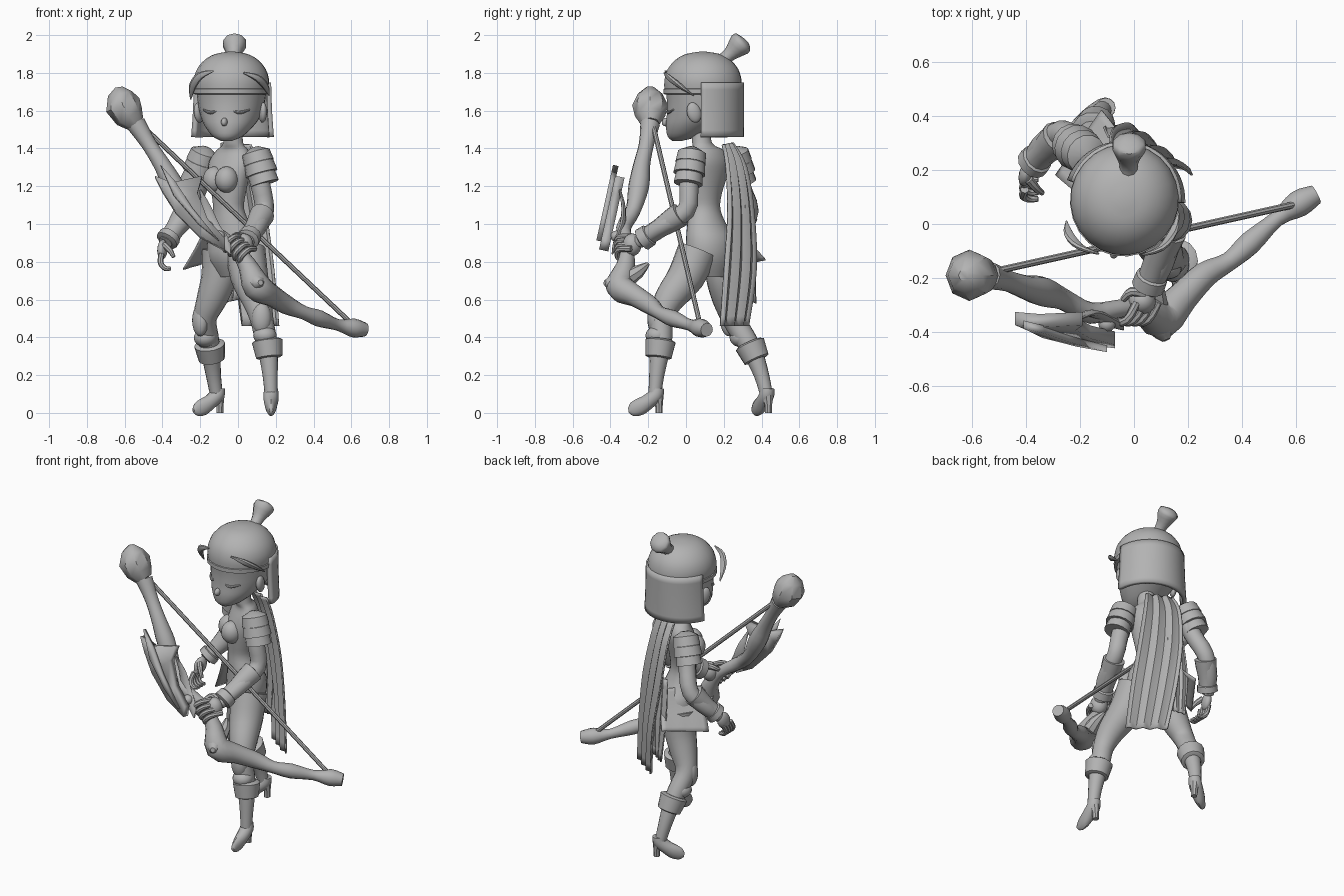
import bpy, bmesh, math
from mathutils import Vector, Matrix

GREY = bpy.data.materials.new("grey")
GREY.diffuse_color = (0.45, 0.45, 0.45, 1)
V = Vector


def finish(name, bm, angle=40, thick=0, xf=None):
    """Turn a bmesh into a smooth shaded object with sharp creases kept."""
    if xf:
        bm.transform(xf)
    bmesh.ops.recalc_face_normals(bm, faces=bm.faces[:])
    me = bpy.data.meshes.new(name)
    bm.to_mesh(me)
    bm.free()
    me.materials.append(GREY)
    for p in me.polygons:
        p.use_smooth = True
    me.set_sharp_from_angle(angle=math.radians(angle))
    ob = bpy.data.objects.new(name, me)
    bpy.context.collection.objects.link(ob)
    if thick:
        m = ob.modifiers.new("thickness", 'SOLIDIFY')
        m.thickness, m.offset = thick, 0
    return ob


def spline(pts, steps):
    """Catmull-Rom through tuples of any length."""
    if steps < 2:
        return [tuple(p) for p in pts]
    out = []
    for i in range(len(pts) - 1):
        a, b, c, d = pts[max(i - 1, 0)], pts[i], pts[i + 1], pts[min(i + 2, len(pts) - 1)]
        for s in range(steps):
            t = s / steps
            out.append(tuple(0.5 * (2*q + (r - p)*t + (2*p - 5*q + 4*r - w)*t*t
                             + (3*q - p - 3*r + w)*t**3) for p, q, r, w in zip(a, b, c, d)))
    return out + [tuple(pts[-1])]


def loft(name, rings, closed=True, caps=True, **kw):
    bm = bmesh.new()
    rows = [[bm.verts.new(p) for p in r] for r in rings]
    n = len(rows[0])
    for a, b in zip(rows, rows[1:]):
        for i in range(n if closed else n - 1):
            j = (i + 1) % n
            bm.faces.new((a[i], a[j], b[j], b[i]))
    if closed and caps:
        bm.faces.new(rows[0])
        bm.faces.new(rows[-1])
    return finish(name, bm, **kw)


def tube(name, pts, sides=12, steps=3, ref=(0, 1, 0), **kw):
    """Round or oval tube; points are x, y, z, radius and optional second radius."""
    ps = spline([tuple(p) if len(p) == 5 else tuple(p) + (p[3],) for p in pts], steps)
    rings = []
    for i, p in enumerate(ps):
        t = (V(ps[min(i + 1, len(ps) - 1)][:3]) - V(ps[max(i - 1, 0)][:3])).normalized()
        u = V(ref).cross(t).normalized()
        w = t.cross(u)
        rings.append([V(p[:3]) + max(p[3], .002) * math.cos(a) * u + max(p[4], .002) * math.sin(a) * w
                      for a in (math.tau * k / sides for k in range(sides))])
    return loft(name, rings, **kw)


def stack(name, rows, yaw=0, centre=(0, 0), sides=24, steps=3, arc=None, **kw):
    """Level oval rings: x, y, z, rx, ry. With arc only that sweep is built."""
    a0, a1 = arc or (0, 360)
    n = sides if not arc else sides + 1
    xf = Matrix.Translation((*centre, 0)) @ Matrix.Rotation(math.radians(yaw), 4, 'Z')
    rings = [[(x + rx * math.cos(a), y + ry * math.sin(a), z)
              for a in (math.radians(a0 + (a1 - a0) * k / sides) for k in range(n))]
             for x, y, z, rx, ry in spline(rows, steps)]
    return loft(name, rings, closed=not arc, xf=xf, **kw)


def ball(name, loc, size, yaw=0, tilt=0, seg=16):
    bm = bmesh.new()
    bmesh.ops.create_uvsphere(bm, u_segments=seg, v_segments=seg // 2 + 2, radius=1)
    xf = (Matrix.Translation(loc) @ Matrix.Rotation(math.radians(yaw), 4, 'Z')
          @ Matrix.Rotation(math.radians(tilt), 4, 'X') @ Matrix.Diagonal((*size, 1)))
    return finish(name, bm, xf=xf)


def plate(name, pts, thick):
    bm = bmesh.new()
    bm.faces.new([bm.verts.new(p) for p in pts])
    bmesh.ops.triangulate(bm, faces=bm.faces[:])
    return finish(name, bm, angle=30, thick=thick)


def cloth(name, rows, fold=0.012, n=12):
    """Hanging cloth: each row is its left end and right end, with soft folds."""
    rings = [[V(r[:3]).lerp(V(r[3:]), k / n) + V((.6, .8, 0)) * fold * math.sin(k * 1.6)
              for k in range(n + 1)] for r in spline(rows, 4)]
    return loft(name, rings, closed=False, thick=.008)


# torso, twisted so the left shoulder leads
TW = -43
torso = [(-.03, .14, .72, .08, .07), (-.03, .13, .82, .14, .115), (-.03, .13, .92, .145, .115),
         (-.04, .11, 1.0, .115, .092), (-.05, .10, 1.08, .088, .076), (-.05, .10, 1.16, .1, .08),
         (-.05, .11, 1.25, .125, .09), (-.04, .125, 1.33, .135, .082), (-.03, .12, 1.39, .1, .062),
         (-.025, .085, 1.43, .055, .05), (-.03, .075, 1.54, .05, .05)]
c, s = math.cos(math.radians(-TW)), math.sin(math.radians(-TW))
stack("torso", [(x * c - y * s, x * s + y * c, z, a, b) for x, y, z, a, b in torso], yaw=TW)
for nm, x, y in (("left", -.06, .02), ("right", -.125, .085)):
    ball(nm + "_chest", (x, y, 1.235), (.06, .062, .07), TW)

# head, built around its own centre and turned a little
HC, HY = (-.035, .09), -11
stack("head", [(0, -.14, 1.44, .03, .025), (0, -.105, 1.465, .08, .085), (0, -.06, 1.52, .13, .138),
               (0, -.015, 1.58, .162, .178), (0, 0, 1.65, .178, .192), (0, 0, 1.73, .186, .198),
               (0, 0, 1.8, .17, .18)], HY, HC)
HEAD = Matrix.Translation((*HC, 0)) @ Matrix.Rotation(math.radians(HY), 4, 'Z')
ball("nose", HEAD @ V((0, -.197, 1.54)), (.017, .026, .022), HY, 25)
ball("mouth", HEAD @ V((0, -.18, 1.49)), (.028, .012, .01), HY)
for sgn, nm in ((-1, "right"), (1, "left")):
    tube(nm + "_eyelid", [HEAD @ V((sgn * x, y, z)) for x, y, z in
                          ((.04, -.182, 1.6), (.08, -.172, 1.59), (.125, -.135, 1.605))] and
         [(*(HEAD @ V((sgn * x, y, z))), r) for x, y, z, r in
          ((.04, -.182, 1.6, .004), (.08, -.172, 1.59, .009), (.125, -.135, 1.605, .004))], 8)
    ball(nm + "_ear", HEAD @ V((sgn * .172, -.015, 1.59)), (.022, .038, .055), HY + sgn * 20, 15)

# hair cap, headband, back curtain and top knot
stack("hair_cap", [(0, 0, 1.70, .194, .205), (0, 0, 1.76, .2, .205), (0, 0, 1.82, .182, .187),
                   (0, 0, 1.87, .14, .145), (0, 0, 1.9, .085, .09), (0, 0, 1.912, .02, .02)], HY, HC)
stack("headband", [(0, 0, 1.685, .188, .2), (0, 0, 1.69, .2, .211), (0, 0, 1.715, .202, .211),
                   (0, 0, 1.72, .19, .2)], HY, HC, steps=1)
stack("hair_curtain", [(0, 0, 1.75, .198, .204), (0, 0, 1.6, .203, .204), (0, 0, 1.46, .213, .205)],
      HY, HC, arc=(8, 172), thick=.025)
tube("top_knot", [(-.025, .15, 1.83, .05), (-.02, .21, 1.88, .034), (-.02, .25, 1.915, .045),
                  (-.018, .285, 1.95, .064), (-.018, .305, 1.965, .055), (-.018, .315, 1.975, .02)],
     10, 2, (1, 0, 0))
tube("left_bang", [(.03, -.115, 1.80, .004), (.1, -.09, 1.775, .018, .012), (.145, -.03, 1.73, .018, .012),
                   (.165, .04, 1.68, .003)], 8)
tube("right_bang", [(-.13, -.11, 1.81, .004), (-.2, -.085, 1.785, .02, .012),
                    (-.24, -.04, 1.73, .02, .012), (-.25, .01, 1.66, .003)], 8)

# legs with knee guards, boot cuffs and heeled boots
legs = {
    "left": ([(.04, .06, .86, .105), (.06, .0, .72, .1), (.1, -.09, .6, .08), (.125, -.13, .5, .062),
              (.145, -.13, .4, .058), (.16, -.14, .32, .052), (.17, -.155, .2, .04), (.175, -.165, .1, .034)],
             (.125, -.165, .5), (.16, -.14, .34), (.175, -.165), 0),
    "right": ([(-.085, .19, .86, .105), (-.1, .2, .72, .095), (-.14, .22, .6, .08), (-.175, .25, .5, .062),
               (-.16, .31, .4, .058), (-.145, .355, .32, .052), (-.13, .4, .2, .04), (-.115, .425, .1, .034)],
              (-.2, .23, .49), (-.145, .355, .325), (-.115, .425), -60)}
for nm, (path, knee, cuff, foot, yaw) in legs.items():
    tube(nm + "_leg", path, 16)
    ball(nm + "_knee_guard", knee, (.052, .04, .085), yaw)
    ball(nm + "_shin_guard", (V(knee) + V(cuff)) / 2 + V((0, 0, -.01)), (.062, .062, .05), yaw)
    top, low = V(path[4][:3]), V(path[6][:3])
    d = (top - low).normalized() * .05
    k = V(cuff)
    tube(nm + "_boot_cuff", [(*(k - d), .058), (*(k - d * .9), .07), (*(k + d * .8), .082), (*(k + d), .066)],
         14, 1)
    F = Matrix.Translation((*foot, 0)) @ Matrix.Rotation(math.radians(yaw), 4, 'Z')
    tube(nm + "_boot", [(0, .012, .13, .036), (0, .005, .095, .04), (0, -.035, .06, .04, .038),
                        (0, -.08, .032, .045, .03), (0, -.12, .018, .036, .018), (0, -.14, .014, .012, .01)],
         12, 3, (1, 0, 0), xf=F)
    tube(nm + "_heel", [(0, .015, .09, .032), (0, .022, .04, .02), (0, .022, 0, .019)], 8, 1, xf=F)

# arms with layered shoulder guards and flared bracers
arms = {
    "left": [(.075, .035, 1.36), (.12, .015, 1.2), (.14, .0, 1.07), (.1, -.15, .975), (.045, -.25, .905)],
    "right": [(-.155, .25, 1.36), (-.21, .29, 1.2), (-.265, .335, 1.07), (-.34, .285, .97), (-.385, .215, .9)]}
for nm, p in arms.items():
    p = [V(q) for q in p]
    tube(nm + "_arm", [(*q, r) for q, r in zip(p, (.055, .052, .05, .046, .036))], 14)
    d = (p[1] - p[0]).normalized()
    o = p[0] + V((.012 if nm == "left" else -.012, 0, .045))
    for i, (a, b, r0, r1) in enumerate(((0, .085, .035, .082), (.06, .145, .07, .086), (.125, .2, .066, .078))):
        m = o + d * (a + b) / 2
        tube(f"{nm}_shoulder_guard_{i + 1}", [(*(o + d * a), r0 * .7), (*(m - d * .015), r1 * .92),
                                             (*(o + d * b), r1), (*(o + d * b), r1 - .02)], 14, 1)
    tube(nm + "_bracer", [(*p[2].lerp(p[4], t), r) for t, r in
                          ((.1, .04), (.12, .066), (.3, .062), (.55, .052), (.76, .05), (.78, .06),
                           (.93, .062), (.96, .04))], 12, 1)

# left hand closed round the grip
ball("left_palm", (.03, -.285, .89), (.052, .05, .06), -30)
for i in range(4):
    o = V((-.035 + .026 * i, -.31, .9 - .022 * i))
    tube(f"left_finger_{i + 1}", [(*(o + V(q)), .016) for q in
                                  ((.045, .02, .035), (.01, -.045, .03), (-.03, -.05, -.01), (-.03, -.01, -.04))], 8)
tube("left_thumb", [(.04, -.26, .93, .018), (-.01, -.25, .94, .017), (-.04, -.28, .92, .012)], 8)

# right hand hanging open
ball("right_palm", (-.4, .185, .865), (.026, .044, .055), -15, -25)
for i in range(4):
    y = .2 - .024 * i
    tube(f"right_finger_{i + 1}", [(-.405, y, .84, .016), (-.41, y - .025, .795, .015),
                                   (-.385, y - .035, .765, .014), (-.355, y - .035, .765, .01)], 8)
tube("right_thumb", [(-.39, .165, .89, .018), (-.36, .13, .86, .015), (-.34, .115, .825, .01)], 8)

# cape, back strip and hip panel
cloth("cape", [(.07, .19, 1.42, -.09, .25, 1.43), (.1, .21, 1.3, -.09, .32, 1.3),
               (.15, .22, 1.05, -.07, .36, 1.05), (.19, .2, .75, -.02, .37, .75),
               (.215, .18, .46, .02, .33, .46)])
cloth("back_strip", [(.0, .31, 1.1, -.1, .33, 1.1), (.02, .33, .85, -.11, .36, .85),
                     (.0, .33, .6, -.08, .37, .58)], .006)
cloth("hip_panel", [(-.17, .08, .99, -.03, .26, 1.0), (-.22, .12, .88, -.06, .34, .9),
                    (-.29, .18, .76, -.12, .42, .81)], .004)

# bow body: knobbed upper limb, grip, bulge and wavy lower limb
tube("bow_limb", [(-.54, -.19, 1.53, .052), (-.47, -.21, 1.42, .04), (-.4, -.235, 1.31, .045),
                  (-.34, -.25, 1.2, .055), (-.26, -.28, 1.07, .04), (-.16, -.33, .98, .04),
                  (-.03, -.31, .89, .034), (.05, -.32, .78, .05), (.1, -.35, .67, .075),
                  (.18, -.27, .62, .058), (.26, -.19, .57, .05), (.35, -.14, .53, .036),
                  (.43, -.07, .5, .044), (.53, .02, .465, .03), (.61, .075, .45, .05), (.675, .11, .44, .036)],
     12, 3)
tube("bow_upper_knob", [(-.54, -.19, 1.53, .05), (-.575, -.19, 1.57, .08), (-.61, -.19, 1.63, .095),
                        (-.625, -.19, 1.69, .065), (-.63, -.19, 1.725, .02)], 8, 1)
tube("bow_lower_horn", [(.06, -.3, .74, .05), (.1, -.385, .69, .048), (.12, -.43, .69, .015)], 8, 2, (0, 0, 1))
tube("bow_inner_horn", [(.08, -.33, .7, .05), (.08, -.25, .75, .035), (.06, -.2, .79, .01)], 8, 2, (1, 0, 0))
tube("bow_string", [(-.56, -.185, 1.57, .013), (.61, .075, .465, .013)], 8, 1)


def wing(z, lift=0):
    return -.35 - .22 * (1.25 - z) + lift


# carved wing guard and its inner blade
outline = [(-.44, 1.25), (-.35, 1.215), (-.19, 1.25), (-.215, 1.16), (-.16, 1.02), (-.07, .92),
           (-.07, .86), (-.2, .93), (-.33, 1.06), (-.40, 1.17)]
plate("wing_guard", [(x, wing(z), z) for x, z in outline], .05)
ridge = [(-.41, 1.31), (-.33, 1.22), (-.24, 1.08), (-.1, .91), (-.21, 1.0), (-.34, 1.15)]
plate("wing_ridge", [(x, wing(z, -.035), z) for x, z in ridge], .03)
tube("inner_blade", [(-.2, -.35, 1.18, .006), (-.165, -.33, 1.08, .026, .012), (-.13, -.34, .98, .036, .016),
                     (-.07, -.37, .9, .03, .016), (-.04, -.39, .84, .004)], 8)
ball("wing_gem", (-.1, -.37, .935), (.032, .03, .03), 0, 0, 12)
